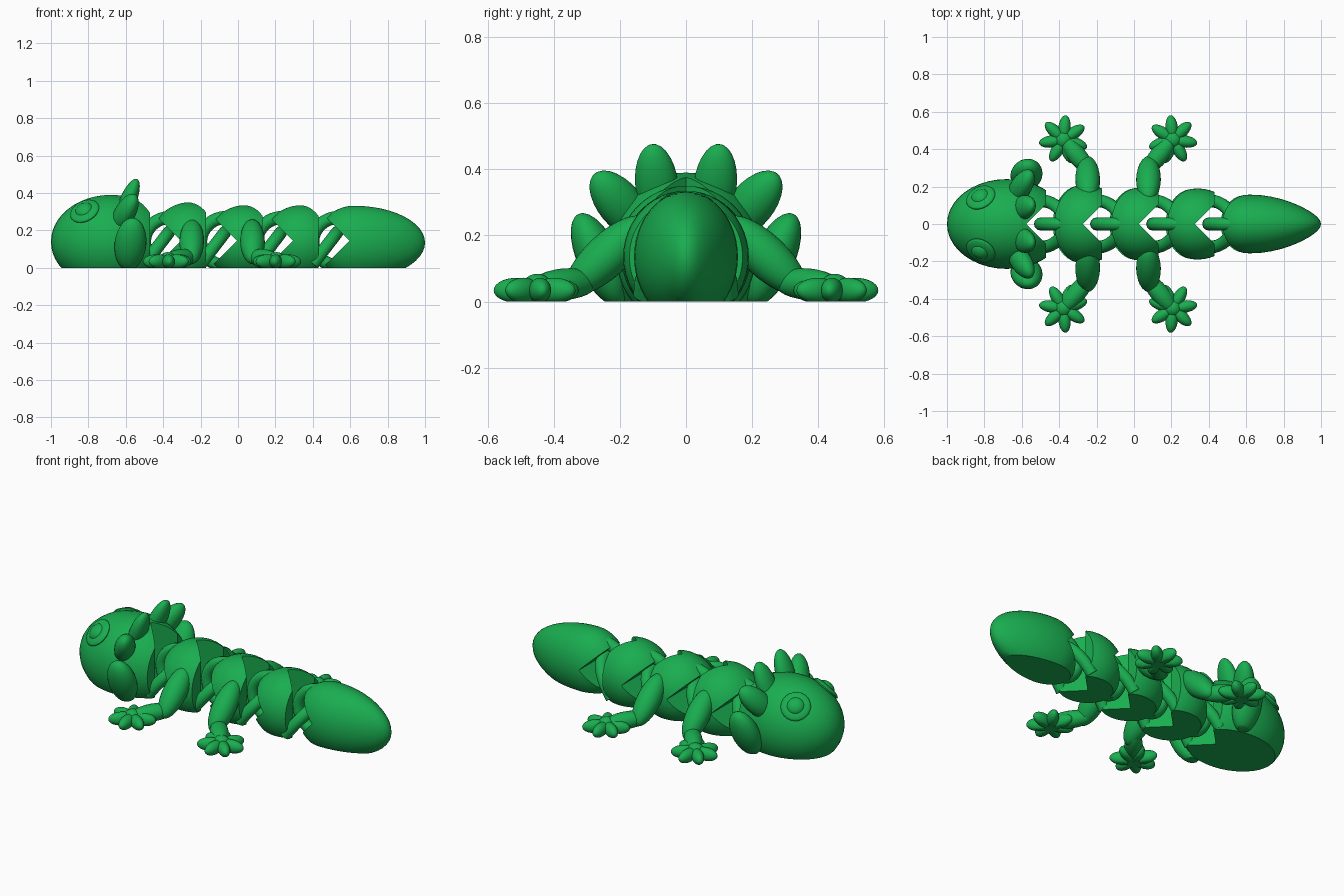
import bpy, bmesh, math
from mathutils import Matrix, Vector

if "Cube" in bpy.data.objects:
    bpy.data.objects.remove(bpy.data.objects["Cube"])

green = bpy.data.materials.new("green")
green.diffuse_color = (0.01, 0.42, 0.08, 1)
green.use_nodes = True
green.node_tree.nodes["Principled BSDF"].inputs["Base Color"].default_value = green.diffuse_color


def clip(bm, co, no):
    # cut away everything on the normal's side and close the hole
    geom = bm.verts[:] + bm.edges[:] + bm.faces[:]
    cut = bmesh.ops.bisect_plane(bm, geom=geom, plane_co=co, plane_no=no, clear_outer=True)
    edges = [e for e in cut["geom_cut"] if isinstance(e, bmesh.types.BMEdge)]
    if edges:
        bmesh.ops.holes_fill(bm, edges=edges, sides=0)


def finish(bm, name):
    clip(bm, (0, 0, 0), (0, 0, -1))
    bmesh.ops.recalc_face_normals(bm, faces=bm.faces[:])
    me = bpy.data.meshes.new(name)
    bm.to_mesh(me)
    bm.free()
    me.materials.append(green)
    ob = bpy.data.objects.new(name, me)
    bpy.context.collection.objects.link(ob)
    return ob


def ball(bm, matrix, u=24, v=14):
    return bmesh.ops.create_uvsphere(bm, u_segments=u, v_segments=v, radius=1, matrix=matrix)["verts"]


def petal(bm, a, b, rx, ry):
    # ellipsoid running from point a to point b
    a, b = Vector(a), Vector(b)
    d = b - a
    rot = d.to_track_quat('Z', 'Y').to_matrix().to_4x4()
    ball(bm, Matrix.Translation((a + b) / 2) @ rot @ Matrix.Diagonal((rx, ry, d.length / 2, 1)))


def apply_mods(ob):
    dg = bpy.context.evaluated_depsgraph_get()
    me = bpy.data.meshes.new_from_object(ob.evaluated_get(dg))
    ob.modifiers.clear()
    ob.data = me


def notch(ob, apex, axis):
    # V groove: cube turned 45 degrees, its edge reaching the apex
    s = 0.4
    side = 1 if axis == 'Z' else -1
    bm = bmesh.new()
    loc = Vector(apex) + Vector((side * s * math.sqrt(2), 0, 0))
    bmesh.ops.create_cube(bm, size=2 * s, matrix=Matrix.Translation(loc) @ Matrix.Rotation(math.pi / 4, 4, axis))
    me = bpy.data.meshes.new("cutter")
    bm.to_mesh(me)
    bm.free()
    cutter = bpy.data.objects.new("cutter", me)
    cutter.hide_render = True
    bpy.context.collection.objects.link(cutter)
    m = ob.modifiers.new("notch", 'BOOLEAN')
    m.operation, m.object, m.solver = 'DIFFERENCE', cutter, 'EXACT'
    bpy.context.view_layer.update()
    apply_mods(ob)
    bpy.data.objects.remove(cutter)


def tube(name, pts, r):
    cu = bpy.data.curves.new(name, 'CURVE')
    cu.dimensions = '3D'
    cu.bevel_depth, cu.bevel_resolution, cu.use_fill_caps = r, 4, True
    sp = cu.splines.new('POLY')
    sp.points.add(len(pts) - 1)
    for p, c in zip(sp.points, pts):
        p.co = (*c, 1)
    tmp = bpy.data.objects.new(name + "_path", cu)
    bpy.context.collection.objects.link(tmp)
    me = bpy.data.meshes.new_from_object(tmp.evaluated_get(bpy.context.evaluated_depsgraph_get()))
    bm = bmesh.new()
    bm.from_mesh(me)
    bmesh.ops.remove_doubles(bm, verts=bm.verts[:], dist=1e-5)
    bpy.data.objects.remove(tmp)
    finish(bm, name)


joints = [-0.44 + 0.3 * k for k in range(4)]
ZM = 0.145

# head
bm = bmesh.new()
ball(bm, Matrix.Translation((-0.68, 0, 0.14)) @ Matrix.Diagonal((0.32, 0.24, 0.25, 1)), 40, 24)
clip(bm, (joints[0] - 0.03, 0, 0), (1, 0, 0))
notch(finish(bm, "head"), (joints[0] - 0.135, 0, ZM), 'Z')

# body segments
for i, (ry, rz) in enumerate([(0.21, 0.215), (0.195, 0.2), (0.19, 0.2)]):
    jf, jr = joints[i], joints[i + 1]
    bm = bmesh.new()
    ball(bm, Matrix.Translation((jf + 0.18, 0, 0.135)) @ Matrix.Diagonal((0.21, ry, rz, 1)), 40, 24)
    clip(bm, (jr - 0.03, 0, 0), (1, 0, 0))
    seg = finish(bm, f"body_segment_{i + 1}")
    notch(seg, (jr - 0.135, 0, ZM), 'Z')
    notch(seg, (jf + 0.135, 0, ZM), 'Y')

# tail: long tapering egg
bm = bmesh.new()
for v in ball(bm, Matrix.Identity(4), 40, 24):
    x, y, z = v.co
    t = max(x, 0)
    v.co = (0.62 + x * (0.38 if x > 0 else 0.2), y * 0.157 * (1 - 0.28 * t * t), 0.135 + z * 0.197)
notch(finish(bm, "tail"), (joints[3] + 0.135, 0, ZM), 'Y')

# interlocking links at each joint
arc = [math.pi * k / 16 - math.pi / 2 for k in range(17)]
for i, j in enumerate(joints):
    tube(f"upright_link_{i + 1}",
         [(j + 0.08 - 0.14 * math.cos(a), 0, 0.14 + 0.13 * math.sin(a)) for a in arc], 0.035)
    tube(f"slanted_link_{i + 1}",
         [(j - 0.06 + 0.13 * math.cos(a), 0.125 * math.sin(a), 0.02 + 0.17 * math.cos(a)) for a in arc], 0.034)

for s, side in ((1, "left"), (-1, "right")):
    # gills
    gills = [((-0.64, 0.075, 0.23), (-0.54, 0.102, 0.475), 0.065, 0.045),
             ((-0.66, 0.12, 0.20), (-0.55, 0.275, 0.385), 0.068, 0.055),
             ((-0.59, 0.20, -0.01), (-0.56, 0.325, 0.265), 0.085, 0.065)]
    for n, (a, b, r1, r2) in enumerate(gills):
        bm = bmesh.new()
        a, b = Vector(a), Vector(b)
        a.y *= s
        b.y *= s
        # lower gill is wide along x, upper ones wide across the fan
        d = (b - a).normalized()
        wide = Vector((1, 0, 0)) if n == 2 else d.cross(Vector((1, 0, 0)))
        wide = (wide - d * wide.dot(d)).normalized()
        thin = d.cross(wide)
        rot = Matrix((wide, thin, d)).transposed().to_4x4()
        ball(bm, Matrix.Translation((a + b) / 2) @ rot @ Matrix.Diagonal((r1, r2, (b - a).length / 2, 1)))
        finish(bm, f"{side}_gill_{n + 1}")

    # eye: flat rim with a raised pupil
    rot = Vector((-1.37, s * 2.52, 2.66)).to_track_quat('Z', 'Y').to_matrix().to_4x4()
    base = Matrix.Translation((-0.82, s * 0.142, 0.303)) @ rot
    bm = bmesh.new()
    ball(bm, base @ Matrix.Diagonal((0.082, 0.082, 0.022, 1)))
    ball(bm, base @ Matrix.Diagonal((0.052, 0.052, 0.038, 1)))
    finish(bm, f"{side}_eye")

    # legs and star-shaped feet; rear pair mirrors the front pair
    for f, x0, end in ((1, -0.245, "front"), (-1, 0.075, "rear")):
        bm = bmesh.new()
        petal(bm, (x0, s * 0.12, 0.25), (x0 - f * 0.005, s * 0.355, 0.03), 0.066, 0.066)
        finish(bm, f"{end}_{side}_upper_leg")
        bm = bmesh.new()
        petal(bm, (x0 + f * 0.02, s * 0.27, 0.06), (x0 - f * 0.14, s * 0.465, 0.045), 0.05, 0.048)
        finish(bm, f"{end}_{side}_lower_leg")
        bm = bmesh.new()
        c = Vector((x0 - f * 0.132, s * 0.45, 0.034))
        for k in range(7):
            t = math.radians(85 + k * 360 / 7)
            d = Vector((f * math.cos(t), s * math.sin(t), 0))
            petal(bm, c - d * 0.01, c + d * 0.132, 0.033, 0.038)
        ball(bm, Matrix.Translation(c) @ Matrix.Diagonal((0.05, 0.05, 0.05, 1)))
        finish(bm, f"{end}_{side}_foot")

# smooth everything, keeping cut edges crisp
bpy.ops.object.select_all(action='SELECT')
bpy.context.view_layer.objects.active = bpy.data.objects["head"]
bpy.ops.object.shade_smooth_by_angle(angle=math.radians(35))
